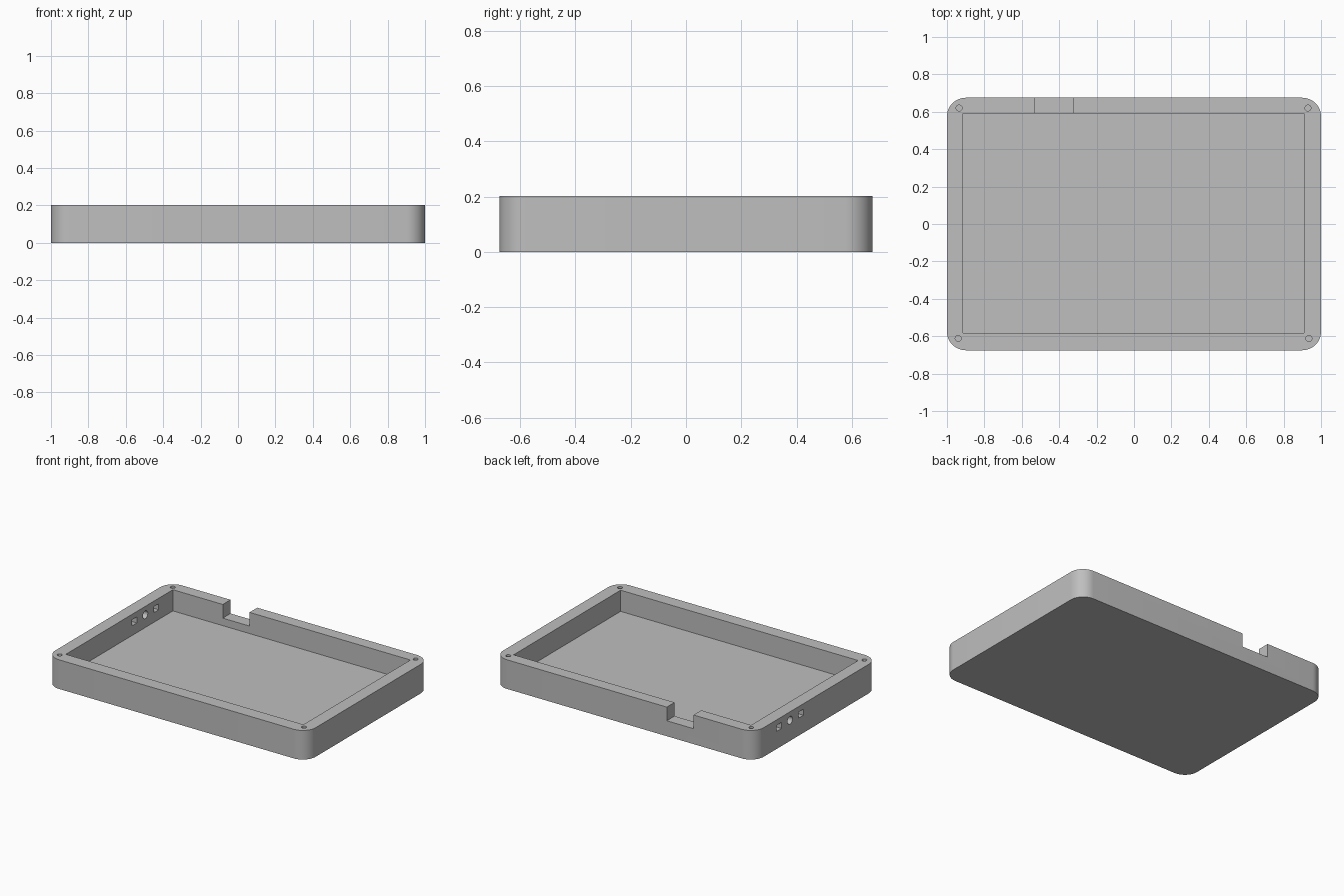
import bpy, bmesh, math
from mathutils import Matrix, Vector

if "Cube" in bpy.data.objects:
    bpy.data.objects.remove(bpy.data.objects["Cube"], do_unlink=True)

HEIGHT, FLOOR = 0.202, 0.055

grey = bpy.data.materials.new("light grey")
grey.use_nodes = True
colour = (0.52, 0.52, 0.52, 1)
grey.diffuse_color = colour
grey.node_tree.nodes["Principled BSDF"].inputs["Base Color"].default_value = colour


def finish(name, bm):
    mesh = bpy.data.meshes.new(name)
    bmesh.ops.recalc_face_normals(bm, faces=bm.faces)
    bm.to_mesh(mesh)
    bm.free()
    mesh.materials.append(grey)
    obj = bpy.data.objects.new(name, mesh)
    bpy.context.collection.objects.link(obj)
    return obj


def box(name, low, high):
    low, high = Vector(low), Vector(high)
    bm = bmesh.new()
    bmesh.ops.create_cube(bm, size=1)
    bmesh.ops.scale(bm, vec=high - low, verts=bm.verts)
    bmesh.ops.translate(bm, vec=(low + high) / 2, verts=bm.verts)
    return finish(name, bm)


def cylinder(name, centre, radius, depth, axis="Z"):
    bm = bmesh.new()
    turn = Matrix.Rotation(math.pi / 2, 4, "Y") if axis == "X" else Matrix()
    bmesh.ops.create_cone(bm, cap_ends=True, segments=32, radius1=radius, radius2=radius,
                          depth=depth, matrix=Matrix.Translation(centre) @ turn)
    return finish(name, bm)


# Tray body with rounded upright corners
tray = box("tray", (-1, -0.675, 0), (1, 0.675, HEIGHT))
bm = bmesh.new()
bm.from_mesh(tray.data)
upright = [e for e in bm.edges if abs(e.verts[0].co.z - e.verts[1].co.z) > 0.1]
bmesh.ops.bevel(bm, geom=upright, offset=0.1, segments=12, profile=0.5, affect="EDGES")
bm.to_mesh(tray.data)
bm.free()

# Inner pocket and the notch in the back wall
cutters = [
    box("pocket_cutter", (-0.913, -0.583, FLOOR), (0.91, 0.59, 0.4)),
    box("notch_cutter", (-0.53, 0.5, 0.107), (-0.325, 0.8, 0.4)),
]

# Screw holes in the corners of the rim
for x, y in ((-0.935, 0.62), (0.93, 0.62), (-0.94, -0.612), (0.935, -0.612)):
    cutters.append(cylinder("screw_hole_cutter", (x, y, HEIGHT), 0.016, 0.2))

# Port openings through the side wall: a round one between two square ones
port_y, port_z = 0.288, 0.143
cutters.append(cylinder("round_port_cutter", (-0.95, port_y, port_z), 0.027, 0.2, "X"))
for side in (-1, 1):
    y = port_y + side * 0.12
    cutters.append(box("square_port_cutter", (-1.05, y - 0.027, port_z - 0.021),
                       (-0.85, y + 0.027, port_z + 0.021)))

# Cut everything, then drop the cutters
bpy.ops.object.select_all(action="DESELECT")
bpy.context.view_layer.objects.active = tray
tray.select_set(True)
for cutter in cutters:
    cutter.hide_render = True
    mod = tray.modifiers.new("cut", "BOOLEAN")
    mod.operation, mod.solver, mod.object = "DIFFERENCE", "EXACT", cutter
    bpy.ops.object.modifier_apply(modifier=mod.name)
    bpy.data.objects.remove(cutter, do_unlink=True)

bpy.ops.object.shade_smooth_by_angle(angle=math.radians(30))
